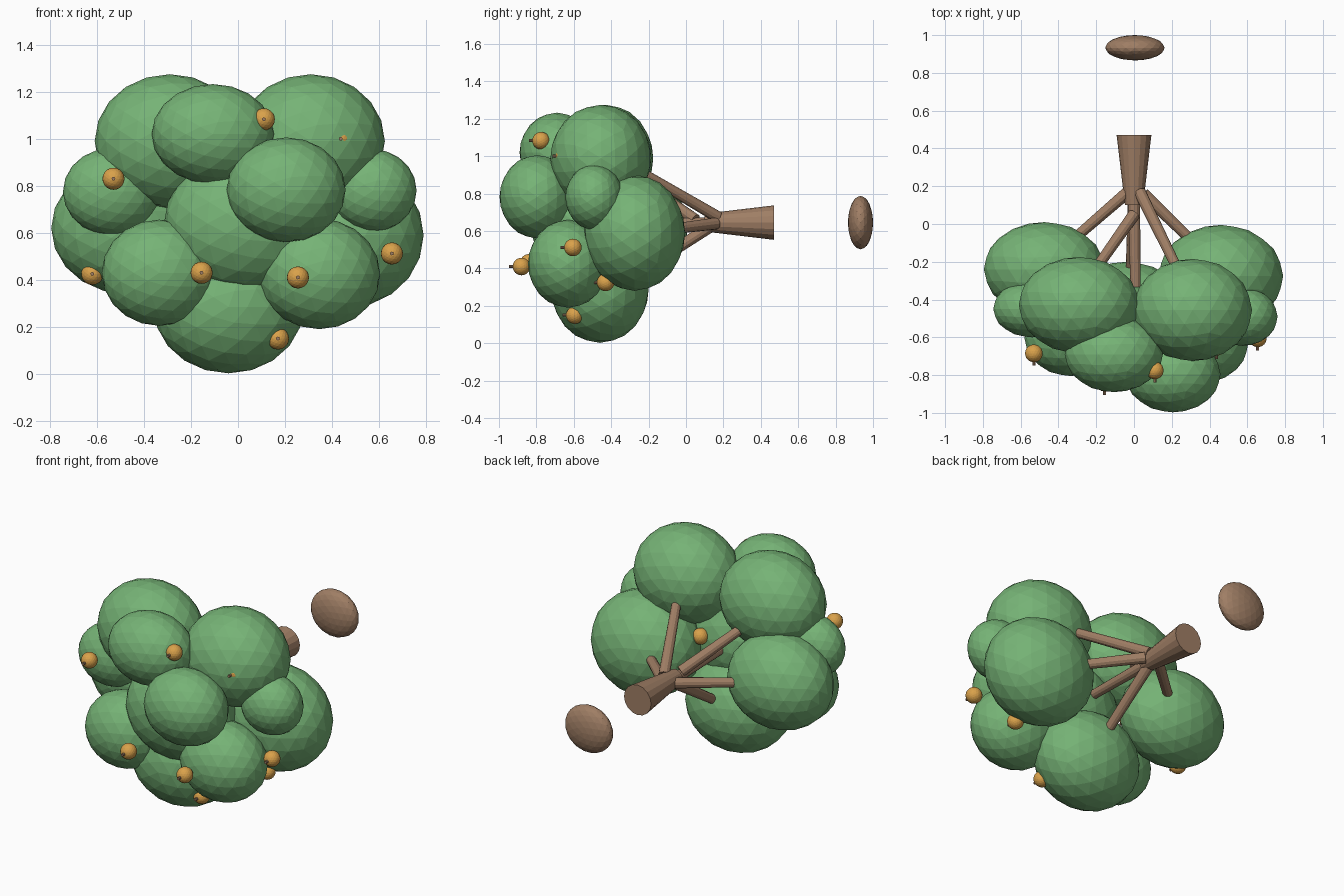
import bpy
from math import pi
from mathutils import Matrix, Vector

if "Cube" in bpy.data.objects:
    bpy.data.objects.remove(bpy.data.objects["Cube"], do_unlink=True)


def material(name, rgb):
    mat = bpy.data.materials.new(name)
    mat.use_nodes = True
    colour = (*rgb, 1.0)
    mat.diffuse_color = colour
    mat.node_tree.nodes["Principled BSDF"].inputs["Base Color"].default_value = colour
    return mat


leaf = material("leaf green", (0.18, 0.45, 0.18))
bark = material("bark brown", (0.35, 0.21, 0.13))
orange = material("fruit orange", (0.70, 0.36, 0.07))


def finish(name, mat):
    obj = bpy.context.object
    obj.name = name
    obj.data.materials.append(mat)
    return obj


def ellipsoid(name, centre, radii, mat):
    """Faceted ball with its poles along y."""
    bpy.ops.mesh.primitive_ico_sphere_add(subdivisions=3, radius=1, location=centre)
    obj = finish(name, mat)
    obj.data.transform(Matrix.Diagonal((*radii, 1)) @ Matrix.Rotation(pi / 2, 4, "X"))
    return obj


def limb(name, start, end, r_start, r_end, mat, sides=16):
    """Tapered round bar between two points."""
    a, b = Vector(start), Vector(end)
    axis = b - a
    bpy.ops.mesh.primitive_cone_add(vertices=sides, radius1=r_start, radius2=r_end,
                                    depth=axis.length, location=(a + b) / 2)
    obj = finish(name, mat)
    obj.rotation_mode = "QUATERNION"
    obj.rotation_quaternion = axis.to_track_quat("Z", "Y")
    return obj


# Leaf clumps: centre and radii
clumps = {
    "upper_left": ((-.29, -.43, .99), (.32, .255, .285)),
    "upper_right": ((.31, -.455, .99), (.315, .27, .285)),
    "side_left": ((-.475, -.24, .62), (.32, .25, .28)),
    "side_right": ((.46, -.275, .59), (.33, .27, .31)),
    "bottom": ((-.04, -.46, .285), (.32, .26, .283)),
    "centre": ((.02, -.58, .64), (.335, .25, .295)),
    "small_left": ((-.54, -.45, .775), (.205, .15, .185)),
    "small_right": ((.575, -.49, .78), (.185, .155, .175)),
    "front_upper": ((-.107, -.69, 1.02), (.26, .2, .213)),
    "front_middle": ((.205, -.795, .783), (.253, .202, .223)),
    "front_lower_left": ((-.335, -.605, .43), (.245, .2, .226)),
    "front_lower_right": ((.345, -.63, .425), (.26, .215, .235)),
}
for name, (centre, radii) in clumps.items():
    ellipsoid("leaf_clump_" + name, centre, radii, leaf)

# Trunk and separate root mound
limb("trunk", (0, .47, .645), (0, .1, .645), .092, .048, bark)
ellipsoid("root_mound", (.005, .933, .645), (.157, .067, .143), bark)

# Branches from the trunk into the big clumps
branches = {
    "upper_left": ((0, .05, .66), (-.26, -.32, .92)),
    "upper_right": ((.03, .17, .675), (.26, -.3, .95)),
    "side_left": ((-.02, .18, .645), (-.4, -.15, .625)),
    "side_right": ((.05, .16, .64), (.38, -.16, .6)),
    "bottom": ((0, .14, .63), (-.02, -.32, .33)),
    "centre": ((0, .13, .64), (.01, -.45, .64)),
}
for name, (start, end) in branches.items():
    limb("branch_" + name, start, end, .032, .026, bark, 12)

# Fruit with short stems
fruit_spots = [
    (.11, -.775, 1.083), (-.53, -.685, .83), (.437, -.65, 1.0),
    (.655, -.605, .512), (-.155, -.84, .43), (.255, -.88, .41),
    (.17, -.595, .15), (-.62, -.36, .425), (.5, -.43, .325),
    (.14, -.34, .69),
]
for i, spot in enumerate(fruit_spots, 1):
    ellipsoid(f"fruit_{i}", spot, (.047, .047, .047), orange)
    tip = Vector(spot) - Vector((0, .065, 0))
    limb(f"fruit_stem_{i}", spot, tip, .008, .008, bark, 8)
